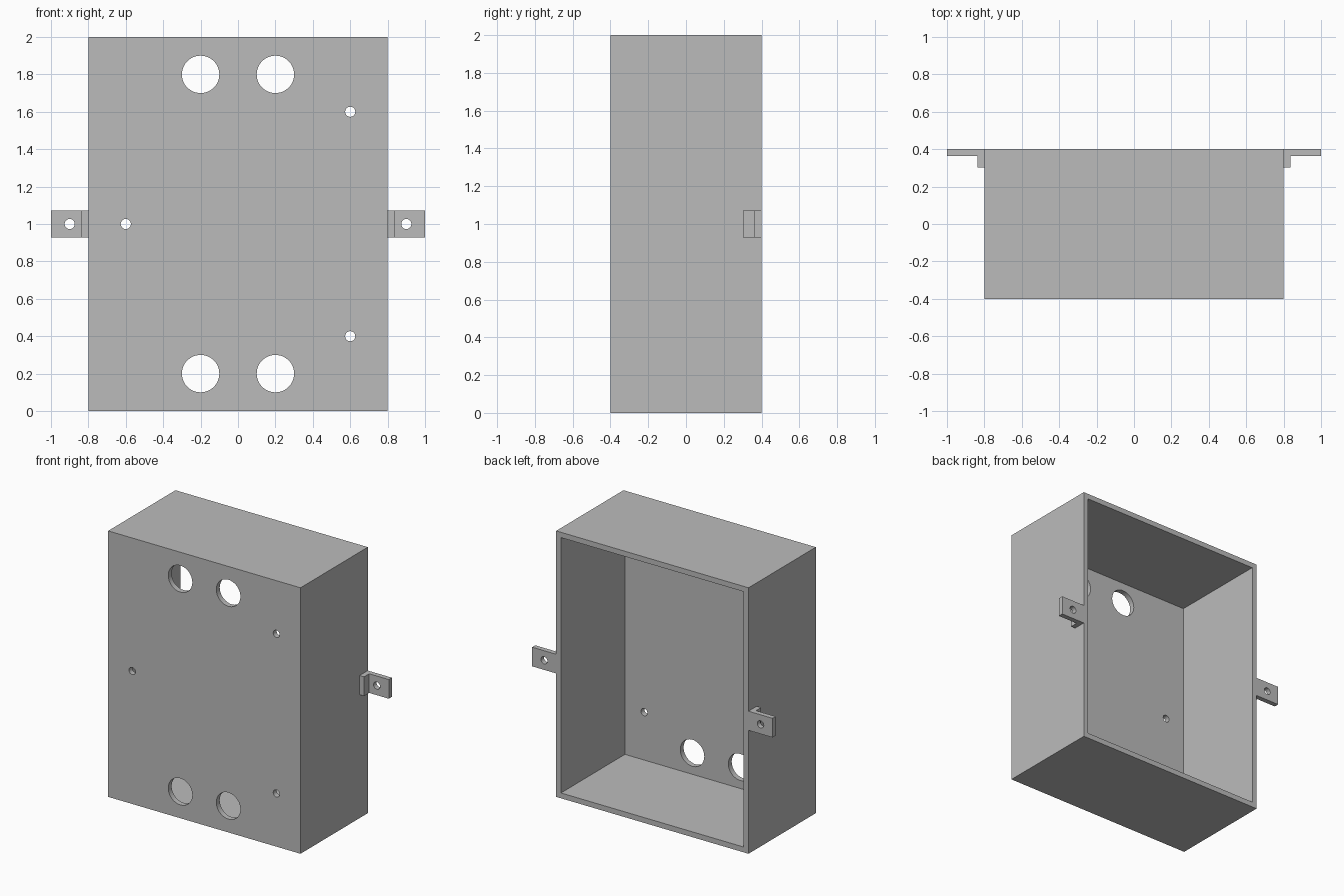
import bpy
import bmesh
from mathutils import Matrix, Vector

cube = bpy.data.objects.get("Cube")
if cube:
    bpy.data.objects.remove(cube, do_unlink=True)

grey = bpy.data.materials.new("plain grey")
grey.use_nodes = True
colour = (0.5, 0.5, 0.5, 1)
grey.diffuse_color = colour
grey.node_tree.nodes["Principled BSDF"].inputs["Base Color"].default_value = colour

WALL = 0.04      # enclosure wall
TAB = 0.037      # bracket plate
BACK = 0.4       # rear plane shared by rim and brackets


def finish(name, bm):
    bmesh.ops.recalc_face_normals(bm, faces=bm.faces)
    mesh = bpy.data.meshes.new(name)
    bm.to_mesh(mesh)
    bm.free()
    mesh.materials.append(grey)
    obj = bpy.data.objects.new(name, mesh)
    bpy.context.collection.objects.link(obj)
    return obj


def box(name, low, high):
    low, high = Vector(low), Vector(high)
    bm = bmesh.new()
    place = Matrix.Translation((low + high) / 2) @ Matrix.Diagonal((*(high - low), 1))
    bmesh.ops.create_cube(bm, size=1, matrix=place)
    return finish(name, bm)


def extrude_profile(name, points, z_low, z_high):
    bm = bmesh.new()
    face = bm.faces.new([bm.verts.new((x, y, z_low)) for x, y in points])
    top = bmesh.ops.extrude_face_region(bm, geom=[face])["geom"]
    verts = [v for v in top if isinstance(v, bmesh.types.BMVert)]
    bmesh.ops.translate(bm, verts=verts, vec=(0, 0, z_high - z_low))
    return finish(name, bm)


def drills(name, holes, y):
    """Cylinders along y, given as (x, z, radius)."""
    bm = bmesh.new()
    for x, z, radius in holes:
        place = Matrix.Translation((x, y, z)) @ Matrix.Rotation(1.5707963, 4, "X")
        bmesh.ops.create_cone(bm, cap_ends=True, segments=48, radius1=radius,
                              radius2=radius, depth=0.2, matrix=place)
    return finish(name, bm)


def cut(obj, cutter):
    mod = obj.modifiers.new("cut", "BOOLEAN")
    mod.operation = "DIFFERENCE"
    mod.solver = "EXACT"
    mod.object = cutter
    bpy.ops.object.select_all(action="DESELECT")
    bpy.context.view_layer.objects.active = obj
    obj.select_set(True)
    bpy.ops.object.modifier_apply(modifier=mod.name)
    bpy.data.objects.remove(cutter, do_unlink=True)


def smooth_holes(obj):
    bpy.ops.object.select_all(action="DESELECT")
    bpy.context.view_layer.objects.active = obj
    obj.select_set(True)
    bpy.ops.object.shade_smooth_by_angle(angle=0.5)


# Enclosure, hollowed from the open back
enclosure = box("enclosure", (-0.8, -BACK, 0), (0.8, BACK, 2))
cut(enclosure, box("cavity_cutter", (-0.8 + WALL, -BACK + WALL, WALL),
                   (0.8 - WALL, BACK + 0.1, 2 - WALL)))

# Cable openings and screw holes in the front wall
holes = [(x, z, 0.1) for x in (-0.2, 0.2) for z in (0.2, 1.8)]
holes += [(x, z, 0.027) for x, z in ((0.6, 1.6), (0.6, 0.4), (-0.6, 1))]
cut(enclosure, drills("front_hole_cutter", holes, -BACK))
smooth_holes(enclosure)

# L-shaped mounting brackets with a screw hole
for name, side in (("left_bracket", 1), ("right_bracket", -1)):
    profile = [(0.8, BACK), (1, BACK), (1, BACK - TAB), (0.8 + TAB, BACK - TAB),
               (0.8 + TAB, 0.303), (0.8, 0.303)]
    bracket = extrude_profile(name, [(side * x, y) for x, y in profile], 0.928, 1.072)
    cut(bracket, drills("bracket_hole_cutter", [(side * 0.9, 1, 0.027)], BACK))
    smooth_holes(bracket)
